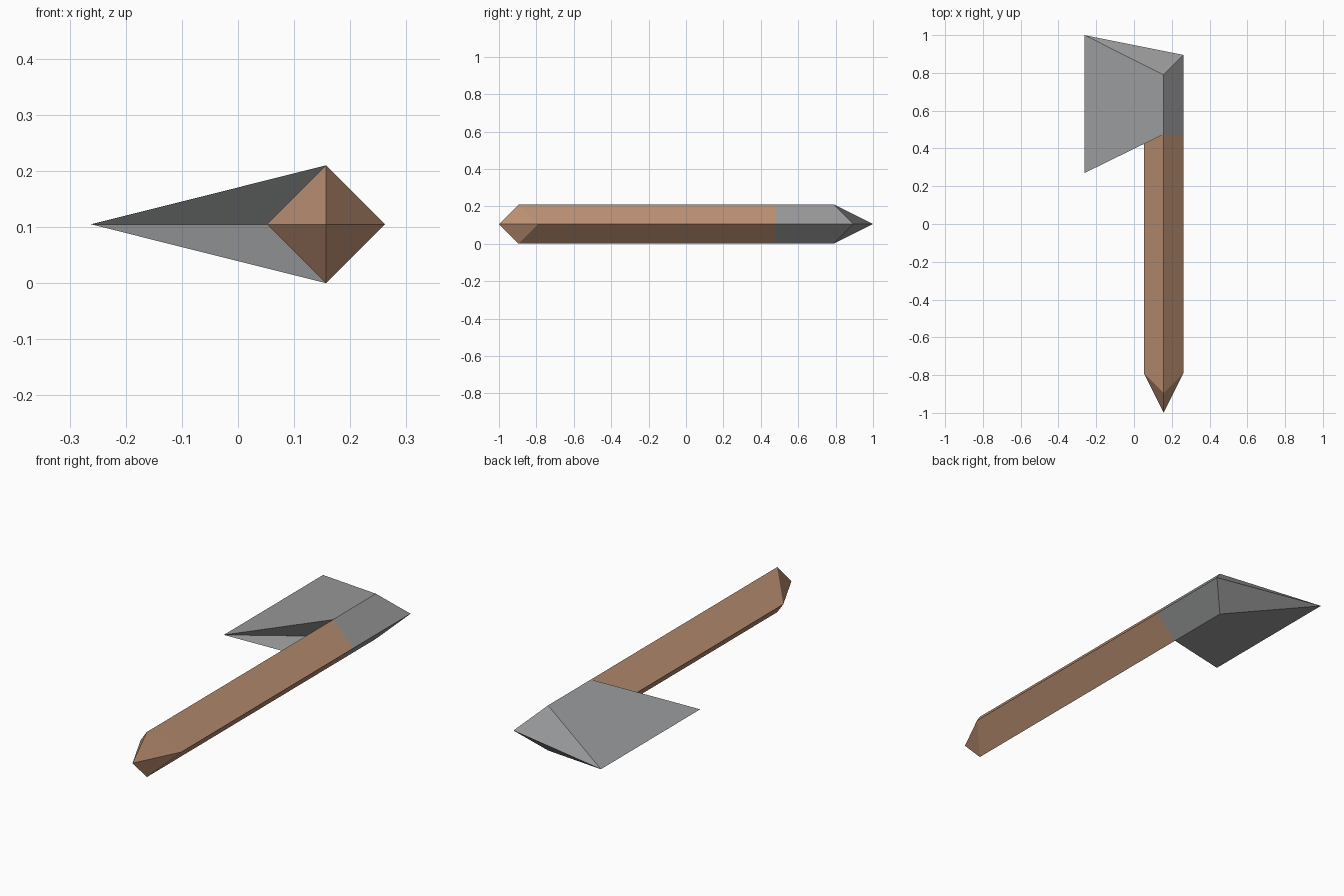
import bpy, bmesh

cube = bpy.data.objects.get("Cube")
if cube:
    bpy.data.objects.remove(cube, do_unlink=True)

R = 0.105          # half width of the diamond section
CX, CZ = 0.157, R  # axis of the handle
JOINT = 0.475      # where the wood meets the metal


def material(name, rgb):
    mat = bpy.data.materials.new(name)
    mat.use_nodes = True
    mat.diffuse_color = (*rgb, 1)
    mat.node_tree.nodes["Principled BSDF"].inputs["Base Color"].default_value = (*rgb, 1)
    return mat


def diamond(bm, side_y, ridge_y):
    """Four corners in the order right, top, left, bottom."""
    corners = ((R, 0, side_y), (0, R, ridge_y), (-R, 0, side_y), (0, -R, ridge_y))
    return [bm.verts.new((CX + dx, y, CZ + dz)) for dx, dz, y in corners]


def finish(bm, name, mat):
    bmesh.ops.recalc_face_normals(bm, faces=bm.faces)
    mesh = bpy.data.meshes.new(name)
    bm.to_mesh(mesh)
    bm.free()
    mesh.materials.append(mat)
    obj = bpy.data.objects.new(name, mesh)
    bpy.context.collection.objects.link(obj)
    return obj


wood = material("warm_wood", (0.515, 0.287, 0.174))
metal = material("grey_metal", (0.319, 0.323, 0.328))

# Handle: diamond bar with a faceted pointed butt
bm = bmesh.new()
butt = diamond(bm, -0.79, -0.895)
neck = diamond(bm, JOINT, JOINT)
tip = bm.verts.new((CX, -1.0, CZ))
for i in range(4):
    j = (i + 1) % 4
    bm.faces.new((butt[i], butt[j], neck[j], neck[i]))
    bm.faces.new((butt[i], butt[j], tip))
finish(bm, "handle", wood)

# Axe head: collar around the bar, flaring into a wedge with a straight edge
bm = bmesh.new()
right, top, left, bottom = diamond(bm, JOINT, JOINT)
poll = bm.verts.new((CX + R, 0.895, CZ))
heel = bm.verts.new((-0.262, 0.27, CZ))
toe = bm.verts.new((-0.262, 1.0, CZ))
for ridge, z in ((top, 2 * R), (bottom, 0)):
    crown = bm.verts.new((CX, 0.79, z))
    bm.faces.new((ridge, crown, poll, right))  # collar side
    bm.faces.new((ridge, crown, toe, heel))    # blade cheek
    bm.faces.new((crown, poll, toe))           # back bevel
    bm.faces.new((ridge, left, heel))          # hollow beside the handle
finish(bm, "axe_head", metal)
